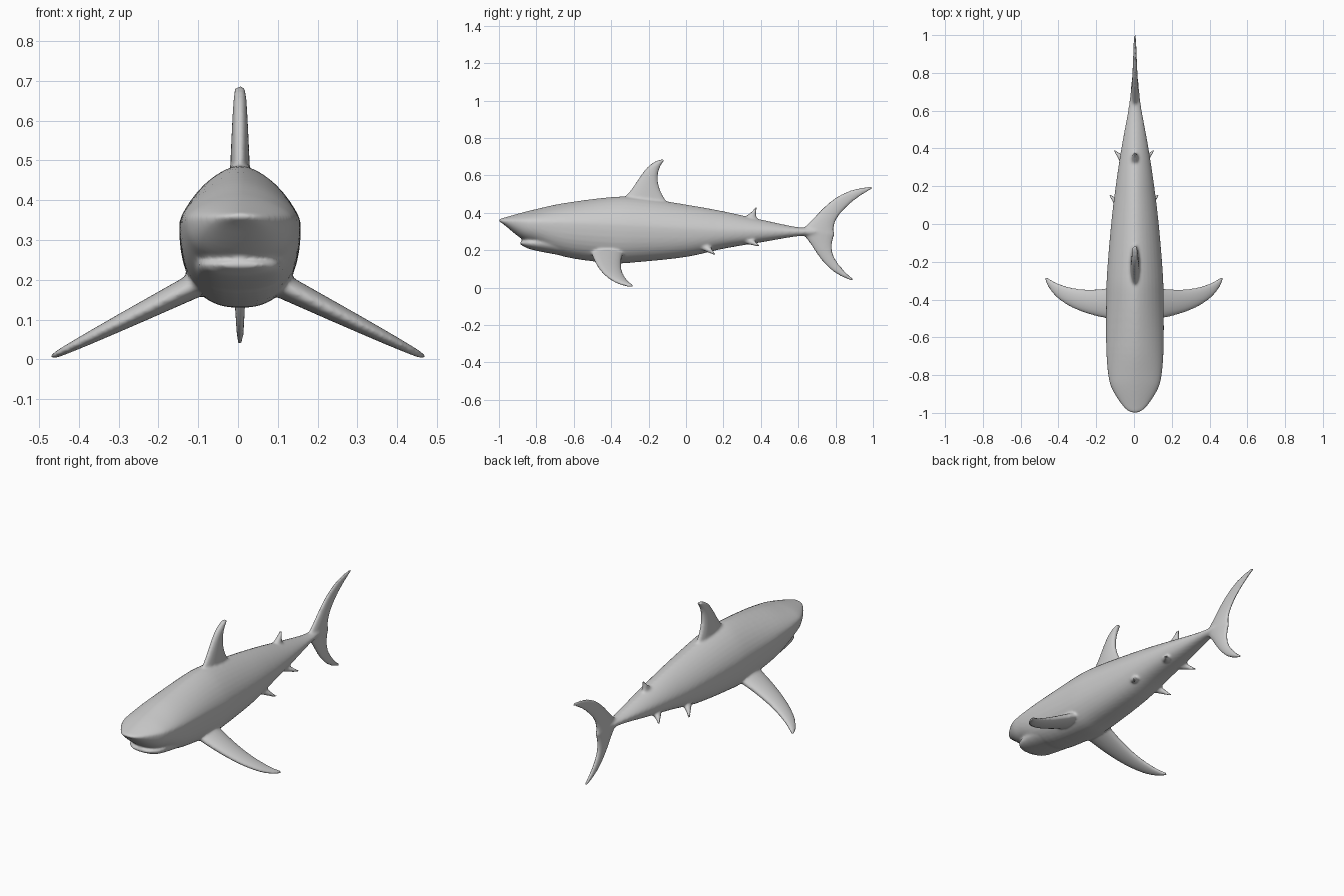
import bpy, bmesh, math
from mathutils import Vector

if "Cube" in bpy.data.objects:
    bpy.data.objects.remove(bpy.data.objects["Cube"])

X0 = 0.005  # body axis sits a hair off centre
parts = []


def spline(rows, steps):
    """Catmull-Rom resampling of equal-length rows."""
    out = []
    for i in range(len(rows) - 1):
        a, b, c, d = (rows[max(i - 1, 0)], rows[i], rows[i + 1], rows[min(i + 2, len(rows) - 1)])
        for s in range(steps):
            t = s / steps
            out.append([0.5 * (2 * q + (r - p) * t + (2 * p - 5 * q + 4 * r - u) * t * t
                               + (3 * q - p - 3 * r + u) * t ** 3)
                        for p, q, r, u in zip(a, b, c, d)])
    return out + [rows[-1]]


def bezier(pts, t):
    """De Casteljau evaluation."""
    pts = [Vector(p) for p in pts]
    while len(pts) > 1:
        pts = [a.lerp(b, t) for a, b in zip(pts, pts[1:])]
    return pts[0]


def loft(name, rings):
    bm = bmesh.new()
    vs = [[bm.verts.new(p) for p in ring] for ring in rings]
    n = len(rings[0])
    for a, b in zip(vs, vs[1:]):
        for i in range(n):
            bm.faces.new((a[i], a[(i + 1) % n], b[(i + 1) % n], b[i]))
    bm.faces.new(vs[0])
    bm.faces.new(vs[-1])
    bmesh.ops.recalc_face_normals(bm, faces=bm.faces)
    me = bpy.data.meshes.new(name)
    bm.to_mesh(me)
    bm.free()
    ob = bpy.data.objects.new(name, me)
    bpy.context.collection.objects.link(ob)
    parts.append(ob)


def trunk(name, rows, mid, n_top, n_bot, n=40):
    """Rows: y, top z, bottom z, half width; mid(y) is the widest height."""
    rings = []
    for y, zt, zb, w in spline(rows, 5):
        zc, ring = mid(y), []
        for i in range(n):
            a = 2 * math.pi * (i + 0.5) / n
            c, s = math.cos(a), math.sin(a)
            e = 2 / (n_top if s > 0 else n_bot)
            h = zt - zc if s > 0 else zc - zb
            ring.append((X0 + math.copysign(w * abs(c) ** e, c), y,
                         zc + math.copysign(h * abs(s) ** e, s)))
        rings.append(ring)
    loft(name, rings)


def fin(name, lead, trail, h0, h1, place, normal, steps=24, n=20):
    """Foil between two bezier edges, half thickness h0 at the root to h1 at the tip."""
    nrm, rings = Vector(normal).normalized(), []
    for k in range(steps + 1):
        t = k / steps
        a, b = place(bezier(lead, t)), place(bezier(trail, t))
        h = h0 + (h1 - h0) * t
        rings.append([a.lerp(b, (1 - math.cos(q)) / 2) + nrm * h * math.sin(q)
                      for q in (2 * math.pi * i / n for i in range(n))])
    loft(name, rings)


def centre_fin(name, lead, trail, h0, h1):
    """Edges given as y, z."""
    fin(name, lead, trail, h0, h1, lambda p: Vector((X0, p.x, p.y)), (1, 0, 0))


def fin_pair(name, lead, trail, h0, h1, z0, slope, dx=0, dy=0):
    """Edges given as x, y; the fin plane drops outward from height z0."""
    x0 = lead[0][0]
    for side, tag in ((1, "right"), (-1, "left")):
        fin(f"{name}_{tag}", lead, trail, h0, h1,
            lambda p: Vector((side * (p.x + dx), p.y + dy, z0 - slope * (p.x - x0))),
            (side * slope, 0, 1))


# body
trunk("body", [
    (-1.00, 0.366, 0.354, 0.015), (-0.975, 0.373, 0.338, 0.055),
    (-0.88, 0.400, 0.262, 0.118), (-0.80, 0.420, 0.228, 0.141),
    (-0.65, 0.452, 0.165, 0.152), (-0.40, 0.484, 0.131, 0.152),
    (-0.25, 0.482, 0.137, 0.147), (0.00, 0.444, 0.164, 0.126),
    (0.20, 0.408, 0.208, 0.102), (0.40, 0.364, 0.242, 0.072),
    (0.60, 0.323, 0.275, 0.036), (0.72, 0.320, 0.275, 0.020),
], lambda y: max(0.302, 0.36 - 0.05 * (y + 1)), 1.6, 2.4)

# lower jaw
trunk("lower_jaw", [
    (-0.888, 0.243, 0.233, 0.030), (-0.87, 0.250, 0.222, 0.066),
    (-0.80, 0.265, 0.197, 0.105), (-0.50, 0.300, 0.142, 0.130),
], lambda y: 0.24, 2, 2.2)

# fins on the centre line
centre_fin("dorsal_fin", [(-.38, .44), (-.25, .53), (-.245, .67), (-.122, .687)],
           [(-.07, .42), (-.17, .53), (-.165, .62), (-.116, .68)], 0.027, 0.014)
centre_fin("second_dorsal_fin", [(.28, .35), (.32, .39), (.35, .395), (.372, .432)],
           [(.40, .34), (.37, .38), (.372, .40), (.38, .426)], 0.022, 0.01)
centre_fin("upper_tail_fin", [(.60, .30), (.70, .36), (.76, .53), (.99, .541)],
           [(.798, .28), (.765, .36), (.86, .45), (1.005, .533)], 0.021, 0.006)
centre_fin("lower_tail_fin", [(.60, .30), (.69, .25), (.70, .09), (.892, .036)],
           [(.798, .29), (.76, .20), (.785, .14), (.897, .044)], 0.021, 0.008)

# paired fins; the rear pair repeats the pelvic shape
fin_pair("pectoral_fin", [(.08, -.51), (.24, -.49), (.44, -.43), (.472, -.286)],
         [(.08, -.33), (.24, -.36), (.36, -.35), (.462, -.28)], 0.033, 0.007, 0.20, 0.5)
small = ([(.06, .03), (.08, .06), (.10, .10), (.13, .152)],
         [(.06, .13), (.085, .13), (.105, .14), (.13, .162)], 0.024, 0.008)
fin_pair("pelvic_fin", *small, 0.235, 0.84)
fin_pair("rear_fin", *small, 0.262, 0.57, -0.024, 0.235)

# fuse everything into one smoothly blended skin
bpy.ops.object.select_all(action='DESELECT')
for ob in parts:
    ob.select_set(True)
bpy.context.view_layer.objects.active = parts[0]
bpy.ops.object.join()
shark = bpy.context.view_layer.objects.active
shark.name = "shark_body"
fuse = shark.modifiers.new("fuse", 'REMESH')
fuse.mode = 'VOXEL'
fuse.voxel_size = 0.007
fuse.use_smooth_shade = True
blend = shark.modifiers.new("blend", 'SMOOTH')
blend.factor = 0.5
blend.iterations = 6
for m in ("fuse", "blend"):
    bpy.ops.object.modifier_apply(modifier=m)
bpy.ops.object.shade_smooth()
